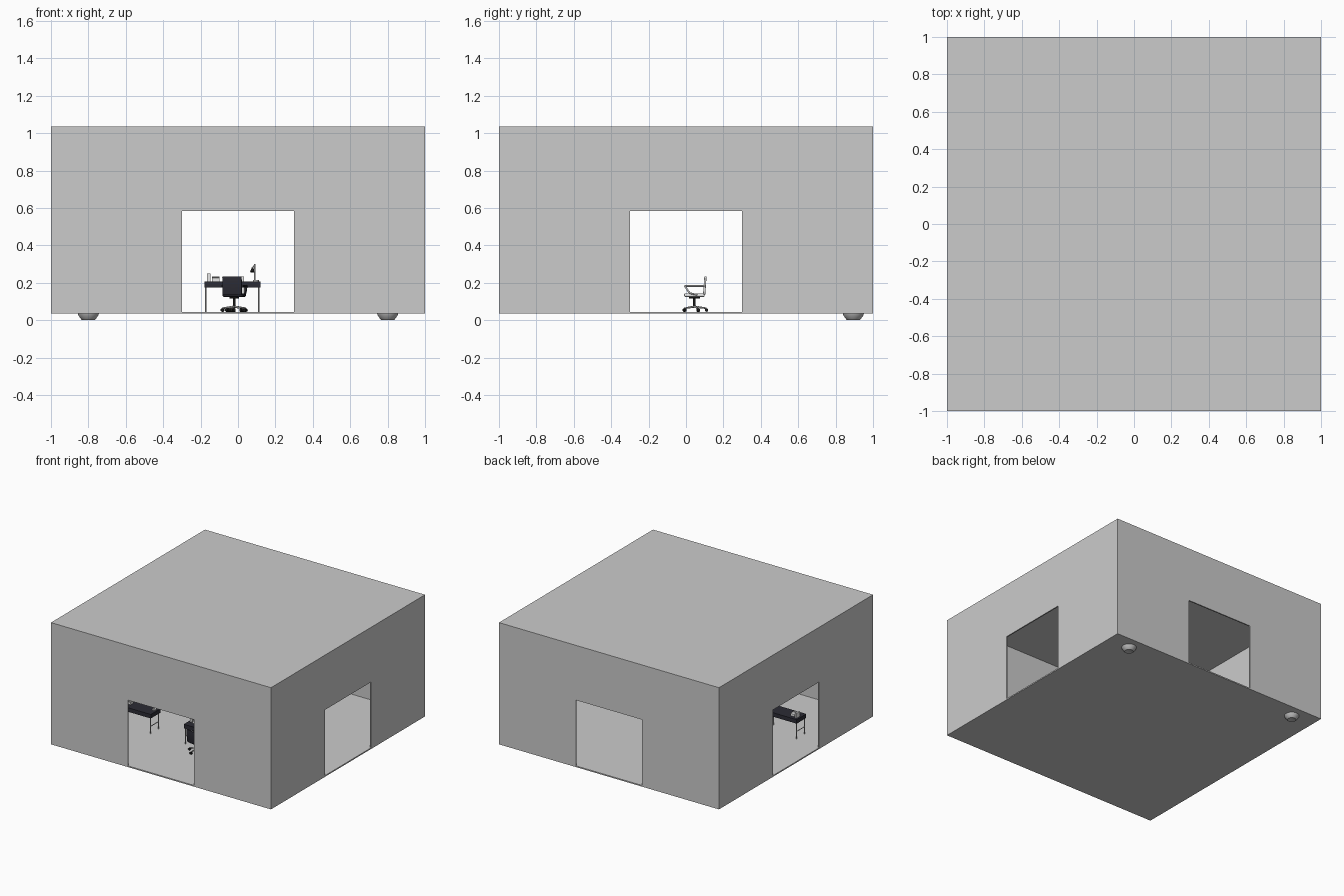
import bpy, bmesh
from math import pi, cos, sin, radians
from mathutils import Matrix, Vector

cube = bpy.data.objects.get("Cube")
if cube:
    bpy.data.objects.remove(cube)


def material(name, *rgb):
    m = bpy.data.materials.new(name)
    m.use_nodes = True
    m.diffuse_color = (*rgb, 1)
    m.node_tree.nodes["Principled BSDF"].inputs["Base Color"].default_value = (*rgb, 1)
    return m


WALL = material("light grey", 0.6, 0.6, 0.6)
DARK = material("dark navy", 0.025, 0.025, 0.035)
BLACK = material("black", 0.01, 0.01, 0.01)
WHITE = material("white", 0.85, 0.85, 0.85)
METAL = material("silver", 0.5, 0.5, 0.5)
FLOOR = 0.045


def finish(bm, name, mat, frame, smooth=False):
    bmesh.ops.recalc_face_normals(bm, faces=bm.faces)
    mesh = bpy.data.meshes.new(name)
    bm.to_mesh(mesh)
    bm.free()
    mesh.materials.append(mat)
    obj = bpy.data.objects.new(name, mesh)
    bpy.context.collection.objects.link(obj)
    obj.matrix_world = frame
    if smooth:
        bpy.ops.object.select_all(action="DESELECT")
        obj.select_set(True)
        bpy.context.view_layer.objects.active = obj
        bpy.ops.object.shade_smooth_by_angle(angle=radians(40))
    return obj


def box(name, lo, hi, mat, frame=Matrix(), bevel=0):
    bm = bmesh.new()
    bmesh.ops.create_cube(bm, size=1)
    lo, hi = Vector(lo), Vector(hi)
    bmesh.ops.scale(bm, vec=hi - lo, verts=bm.verts)
    bmesh.ops.translate(bm, vec=(lo + hi) / 2, verts=bm.verts)
    if bevel:
        bmesh.ops.bevel(bm, geom=bm.edges[:], offset=bevel, segments=3,
                        profile=0.5, affect="EDGES")
    return finish(bm, name, mat, frame, bevel > 0)


def rod(name, a, b, r, mat, frame=Matrix(), r2=None, sides=12):
    a, b = Vector(a), Vector(b)
    turn = (b - a).to_track_quat("Z", "Y").to_matrix().to_4x4()
    bm = bmesh.new()
    bmesh.ops.create_cone(bm, cap_ends=True, segments=sides, radius1=r,
                          radius2=r if r2 is None else r2, depth=(b - a).length,
                          matrix=Matrix.Translation((a + b) / 2) @ turn)
    return finish(bm, name, mat, frame, True)


def lathe(name, profile, mat, frame, steps=32):
    bm = bmesh.new()
    pts = [bm.verts.new((r, 0, z)) for r, z in profile]
    edges = [bm.edges.new(pair) for pair in zip(pts, pts[1:])]
    bmesh.ops.spin(bm, geom=pts + edges, cent=(0, 0, 0), axis=(0, 0, 1),
                   angle=2 * pi, steps=steps, use_merge=True)
    bmesh.ops.remove_doubles(bm, verts=bm.verts, dist=0.0001)
    return finish(bm, name, mat, frame, True)


# Hollow room with a doorway in each wall
room = box("room", (-1, -1, 0.035), (1, 1, 1.035), WALL)
cutters = [
    box("room_hollow", (-0.99, -0.99, FLOOR), (0.99, 0.99, 1.025), WALL),
    box("doorway_cut_y", (-0.3, -1.2, FLOOR), (0.3, 1.2, 0.585), WALL),
    box("doorway_cut_x", (-1.2, -0.3, FLOOR), (1.2, 0.3, 0.585), WALL),
]
for cutter in cutters:
    cutter.hide_render = True
    cut = room.modifiers.new(cutter.name, "BOOLEAN")
    cut.operation = "DIFFERENCE"
    cut.solver = "EXACT"
    cut.object = cutter
hollow = bpy.data.meshes.new_from_object(
    room.evaluated_get(bpy.context.evaluated_depsgraph_get()))
room.modifiers.clear()
room.data = hollow
for cutter in cutters:
    bpy.data.objects.remove(cutter)

# Round feet under the back edge
for side, x in (("right", -0.8), ("left", 0.8)):
    lathe(f"foot_{side}", [(0, 0.035), (0.056, 0.035), (0.054, 0.027), (0.038, 0.004),
                           (0.033, 0), (0.024, 0.002), (0, 0.006)],
          METAL, Matrix.Translation((x, 0.895, 0)))


def desk(tag, x, y):
    f = Matrix.Translation((x, y, FLOOR))
    box(f"{tag}_desk_top", (-0.15, -0.062, 0.13), (0.15, 0.062, 0.163), DARK, f)
    for s in (-1, 1):
        for t in (-1, 1):
            rod(f"{tag}_desk_leg", (s * 0.142, t * 0.052, 0), (s * 0.142, t * 0.052, 0.13),
                0.004, METAL, f)
        rod(f"{tag}_desk_crossbar", (s * 0.142, -0.052, 0.06), (s * 0.142, 0.052, 0.06),
            0.003, METAL, f)
    # Desk lamp
    rod(f"{tag}_lamp_base", (0.125, 0.02, 0.163), (0.125, 0.02, 0.171), 0.016, WHITE, f)
    rod(f"{tag}_lamp_post", (0.12, 0.02, 0.171), (0.12, 0.02, 0.255), 0.004, WHITE, f)
    rod(f"{tag}_lamp_arm", (0.12, 0.02, 0.253), (0.108, 0, 0.235), 0.003, WHITE, f)
    rod(f"{tag}_lamp_head", (0.108, 0, 0.235), (0.106, -0.006, 0.212), 0.005, BLACK, f, 0.012)
    # Paper holder and telephone
    box(f"{tag}_paper_holder", (-0.135, 0, 0.163), (-0.118, 0.04, 0.204), WHITE, f)
    box(f"{tag}_telephone", (-0.108, -0.01, 0.163), (-0.07, 0.03, 0.182), WHITE, f)
    box(f"{tag}_handset", (-0.11, -0.014, 0.182), (-0.068, 0, 0.189), METAL, f, 0.002)


def chair(tag, x, y, angle, shell):
    f = Matrix.Translation((x, y, FLOOR)) @ Matrix.Rotation(radians(angle), 4, "Z")
    # Five-star base with casters
    for i in range(5):
        a = 2 * pi * i / 5 + pi / 2
        tip = (0.065 * cos(a), 0.065 * sin(a), 0.019)
        rod(f"{tag}_base_arm", (0, 0, 0.028), tip, 0.006, METAL, f, 0.004)
        side = Vector((-sin(a), cos(a), 0)) * 0.007
        hub = Vector((tip[0], tip[1], 0.009))
        rod(f"{tag}_caster", hub - side, hub + side, 0.009, BLACK, f)
    rod(f"{tag}_column", (0, 0, 0.024), (0, 0, 0.08), 0.007, BLACK, f)
    box(f"{tag}_mechanism", (-0.02, -0.03, 0.07), (0.02, 0.03, 0.08), BLACK, f)
    # Seat, back and arm loops
    box(f"{tag}_seat", (-0.053, -0.055, 0.08), (0.053, 0.055, 0.098), shell, f, 0.006)
    tilt = f @ Matrix.Translation((0, 0.052, 0.09)) @ Matrix.Rotation(radians(-4), 4, "X")
    box(f"{tag}_back", (-0.053, -0.006, 0), (0.053, 0.006, 0.1), shell, tilt, 0.005)
    for s in (-1, 1):
        path = [(s * 0.057, 0.053, 0.138), (s * 0.057, -0.052, 0.138),
                (s * 0.057, -0.025, 0.1), (s * 0.05, 0.02, 0.09)]
        for a, b in zip(path, path[1:]):
            rod(f"{tag}_armrest", a, b, 0.0045, shell, f)


# Row of desks and the two swivel chairs
for tag, x in (("right", -0.63), ("middle", -0.03), ("left", 0.57)):
    desk(tag, x, -0.385)
chair("desk", -0.02, -0.5, 168, DARK)
chair("visitor", -0.02, 0.045, 0, WHITE)
